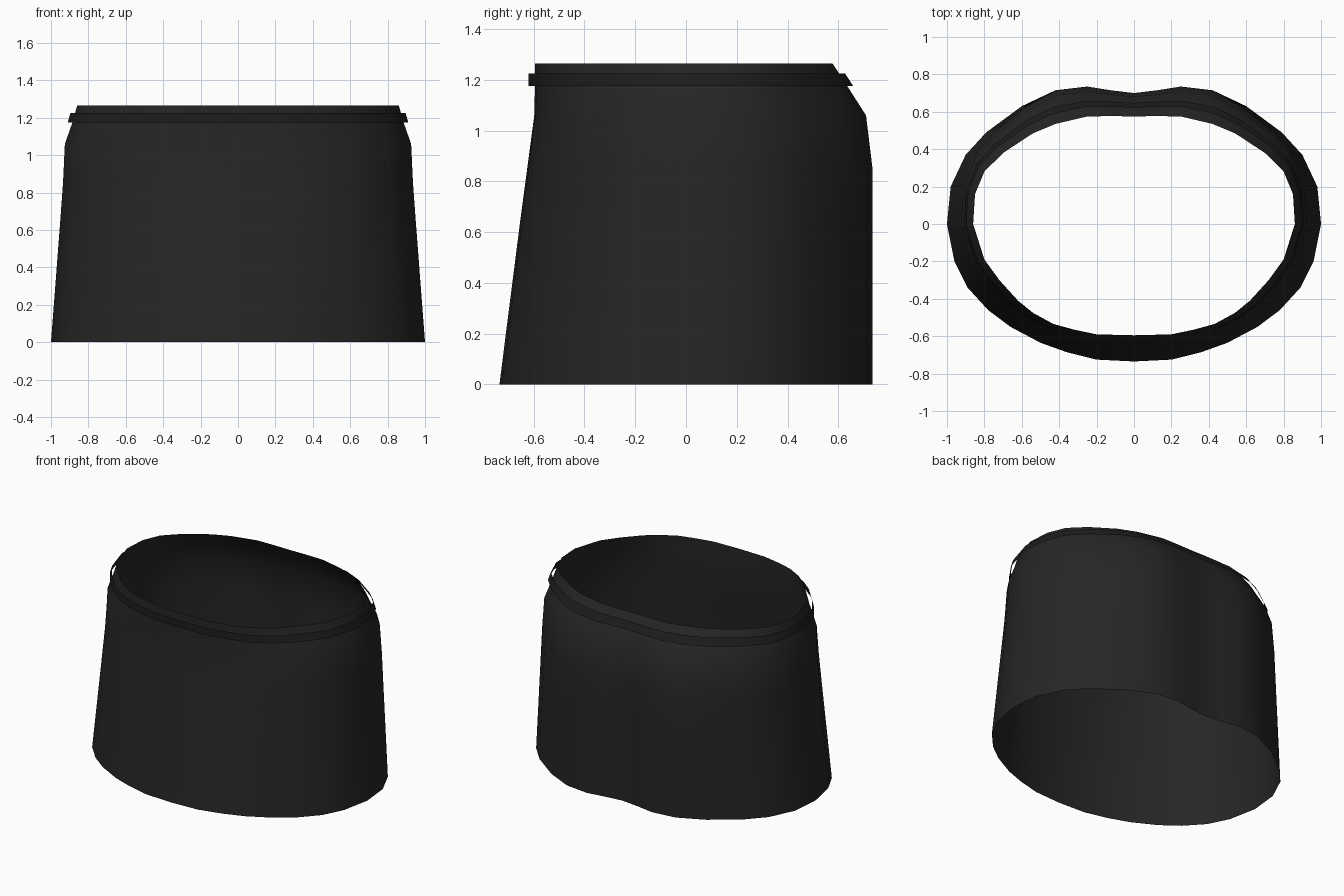
import bpy

cube = bpy.data.objects.get("Cube")
if cube:
    bpy.data.objects.remove(cube, do_unlink=True)

# Half outlines from front centre to back centre, mirrored below
HEM = [(0, -.735), (.2, -.725), (.36, -.685), (.5, -.635), (.66, -.55), (.78, -.46),
       (.89, -.34), (.96, -.2), (1, 0), (.98, .2), (.9, .37), (.79, .49),
       (.6, .63), (.42, .715), (.25, .735), (.13, .715), (0, .70)]
WAIST = [(0, -.595), (.2, -.59), (.32, -.565), (.43, -.535), (.54, -.475), (.62, -.41),
         (.72, -.3), (.8, -.19), (.86, 0), (.85, .16), (.8, .28), (.7, .38),
         (.54, .485), (.42, .535), (.25, .575), (.12, .577), (0, .575)]

# Height, then how far the width, front and back have moved from hem to waist
LEVELS = [(0, 0, 0, 0), (.2, .11, .18, 0), (.42, .23, .38, 0), (.64, .35, .58, 0),
          (.85, .46, .78, 0), (1.06, .53, .98, .16), (1.175, .82, 1, .62),
          (1.225, .92, 1, .82), (1.265, 1, 1, 1)]


def section(level, offset=0):
    """Closed ring of points at one level, pushed outward by offset."""
    z, tx, front, back = level
    half = []
    for (hx, hy), (wx, wy) in zip(HEM, WAIST):
        ty = back if hy > 0 else front
        x, y = hx + (wx - hx) * tx, hy + (wy - hy) * ty
        grow = 1 + offset / (x * x + y * y) ** 0.5
        half.append((x * grow, y * grow, z))
    return half + [(-x, y, z) for x, y, z in half[-2:0:-1]]


def material(name, value):
    mat = bpy.data.materials.new(name)
    mat.use_nodes = True
    colour = (value, value, value, 1)
    mat.diffuse_color = colour
    shader = mat.node_tree.nodes["Principled BSDF"]
    shader.inputs["Base Color"].default_value = colour
    shader.inputs["Roughness"].default_value = 0.9
    return mat


def loft(name, rings, mat):
    """Open sheet through a stack of rings."""
    n = len(rings[0])
    faces = [(r * n + i, r * n + (i + 1) % n, (r + 1) * n + (i + 1) % n, (r + 1) * n + i)
             for r in range(len(rings) - 1) for i in range(n)]
    mesh = bpy.data.meshes.new(name)
    mesh.from_pydata([p for ring in rings for p in ring], [], faces)
    mesh.materials.append(mat)
    mesh.shade_smooth()
    obj = bpy.data.objects.new(name, mesh)
    bpy.context.collection.objects.link(obj)
    return obj


# Skirt body, open at the hem and the waist
loft("skirt", [section(level) for level in LEVELS], material("charcoal cloth", .019))

# Loose belt standing slightly off the waist
loft("belt", [section(level, .025) for level in LEVELS[6:8]], material("black belt", .012))
